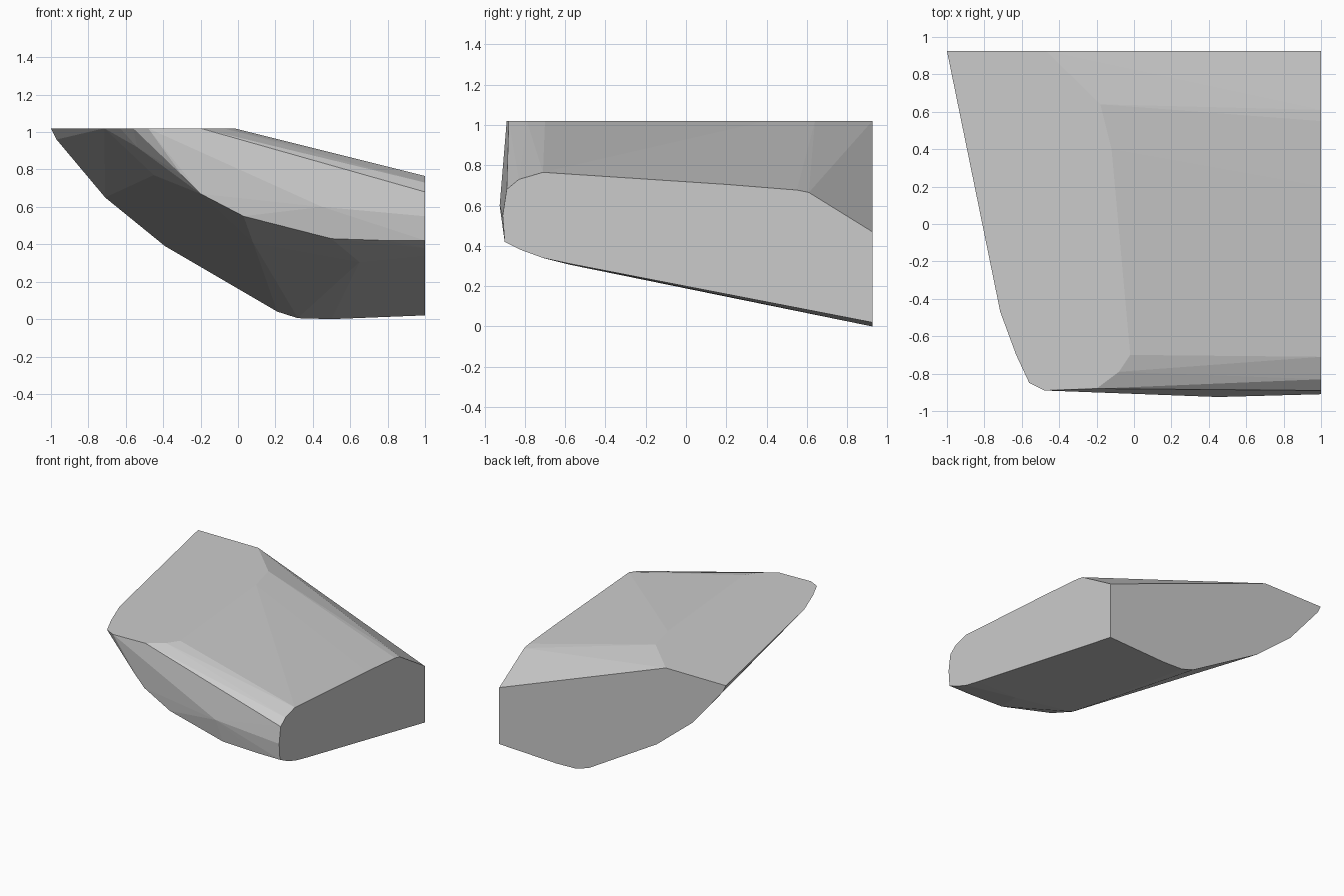
import bpy
import bmesh

if "Cube" in bpy.data.objects:
    bpy.data.objects.remove(bpy.data.objects["Cube"])

TOP = 1.02
BACK = 0.925

# Flat top outline (x, y)
top_outline = [(-1.0, BACK), (-0.715, -0.47), (-0.63, -0.70), (-0.56, -0.85),
               (-0.48, -0.89), (-0.20, -0.88), (-0.08, -0.79), (-0.02, -0.70),
               (-0.12, 0.40), (-0.18, 0.64), (-0.47, BACK)]

# Flat back outline (x, z)
back_outline = [(-0.97, 0.96), (-0.71, 0.65), (-0.39, 0.39), (0.21, 0.04),
                (0.32, 0.005), (0.50, 0.0), (1.0, 0.02), (1.0, 0.47)]

# Flat right end outline (y, z)
end_outline = [(0.61, 0.665), (0.55, 0.677), (0.20, 0.705), (-0.71, 0.765),
               (-0.83, 0.73), (-0.89, 0.68), (-0.91, 0.55), (-0.90, 0.42),
               (-0.82, 0.38), (-0.71, 0.34), (-0.57, 0.31)]

# Lower front ridge and bulges of the underside (x, y, z)
front_ridge = [(0.80, -0.90, 0.42), (0.50, -0.90, 0.43), (0.03, -0.90, 0.55),
               (-0.20, -0.895, 0.67), (-0.30, -0.89, 0.77), (0.45, -0.925, 0.60)]
underside = [(0.65, -0.57, 0.305), (0.08, -0.60, 0.41),
             (-0.45, -0.60, 0.77), (-0.54, -0.76, 0.92)]

points = [(x, y, TOP) for x, y in top_outline]
points += [(x, BACK, z) for x, z in back_outline]
points += [(1.0, y, z) for y, z in end_outline]
points += front_ridge + underside

# Faceted block skinned over the outlines
bm = bmesh.new()
for p in points:
    bm.verts.new(p)
hull = bmesh.ops.convex_hull(bm, input=bm.verts[:])
loose = [v for v in bm.verts if not v.link_faces]
bmesh.ops.delete(bm, geom=loose, context='VERTS')
bmesh.ops.dissolve_limit(bm, angle_limit=0.01, verts=bm.verts[:], edges=bm.edges[:])
bmesh.ops.recalc_face_normals(bm, faces=bm.faces[:])
mesh = bpy.data.meshes.new("faceted_block")
bm.to_mesh(mesh)
bm.free()

grey = bpy.data.materials.new("light grey")
grey.diffuse_color = (0.6, 0.6, 0.6, 1.0)
grey.use_nodes = True
grey.node_tree.nodes["Principled BSDF"].inputs["Base Color"].default_value = grey.diffuse_color
mesh.materials.append(grey)

block = bpy.data.objects.new("faceted_block", mesh)
bpy.context.collection.objects.link(block)
